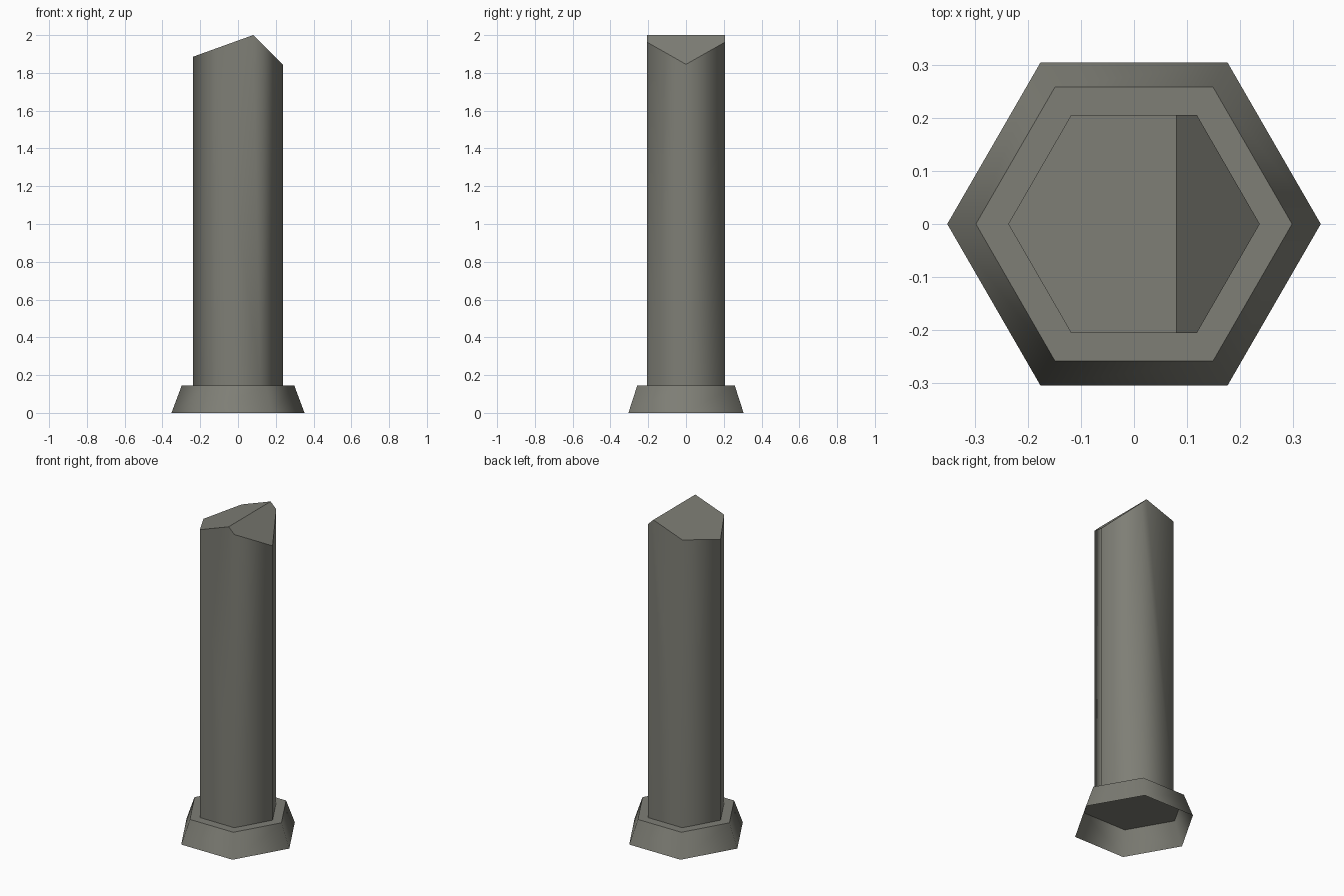
import bpy, bmesh, math
from mathutils import Vector

if "Cube" in bpy.data.objects:
    bpy.data.objects.remove(bpy.data.objects["Cube"])

mat = bpy.data.materials.new("grey stone")
mat.diffuse_color = (0.21, 0.21, 0.18, 1)
mat.use_nodes = True
mat.node_tree.nodes["Principled BSDF"].inputs["Base Color"].default_value = mat.diffuse_color


def hex_ring(bm, radius, z):
    return [bm.verts.new((radius * math.cos(i * math.pi / 3),
                          radius * math.sin(i * math.pi / 3), z)) for i in range(6)]


def hex_sides(bm, r0, z0, r1, z1):
    """Six smooth side faces; returns the upper ring."""
    low, high = hex_ring(bm, r0, z0), hex_ring(bm, r1, z1)
    for i in range(6):
        j = (i + 1) % 6
        bm.faces.new((low[i], low[j], high[j], high[i])).smooth = True
    return high


def finish(bm, name):
    bm.normal_update()
    mesh = bpy.data.meshes.new(name)
    bm.to_mesh(mesh)
    bm.free()
    mesh.materials.append(mat)
    obj = bpy.data.objects.new(name, mesh)
    bpy.context.collection.objects.link(obj)


def slice_top(bm, point, normal):
    """Cut off everything above a sloping plane and close the cut."""
    geom = bm.verts[:] + bm.edges[:] + bm.faces[:]
    cut = bmesh.ops.bisect_plane(bm, geom=geom, plane_co=point, plane_no=normal,
                                 clear_outer=True)["geom_cut"]
    edges = [e for e in cut if isinstance(e, bmesh.types.BMEdge)]
    for f in bmesh.ops.contextual_create(bm, geom=edges)["faces"]:
        f.smooth = False
        f.normal_update()
        if f.normal.z < 0:
            f.normal_flip()


# Plinth: tapered hexagonal shell, closed on top and hollow underneath
bm = bmesh.new()
bm.faces.new(hex_sides(bm, 0.352, 0, 0.298, 0.145)).smooth = False
finish(bm, "plinth")

# Pillar: hexagonal shaft broken off along two slopes meeting in a ridge
bm = bmesh.new()
bm.faces.new(hex_sides(bm, 0.237, 0.145, 0.237, 2.3)).smooth = False
ridge = Vector((0.08, 0, 2))
slice_top(bm, ridge, Vector((-0.36, 0, 1)).normalized())
slice_top(bm, ridge, Vector((0.985, 0, 1)).normalized())
finish(bm, "broken_pillar")
